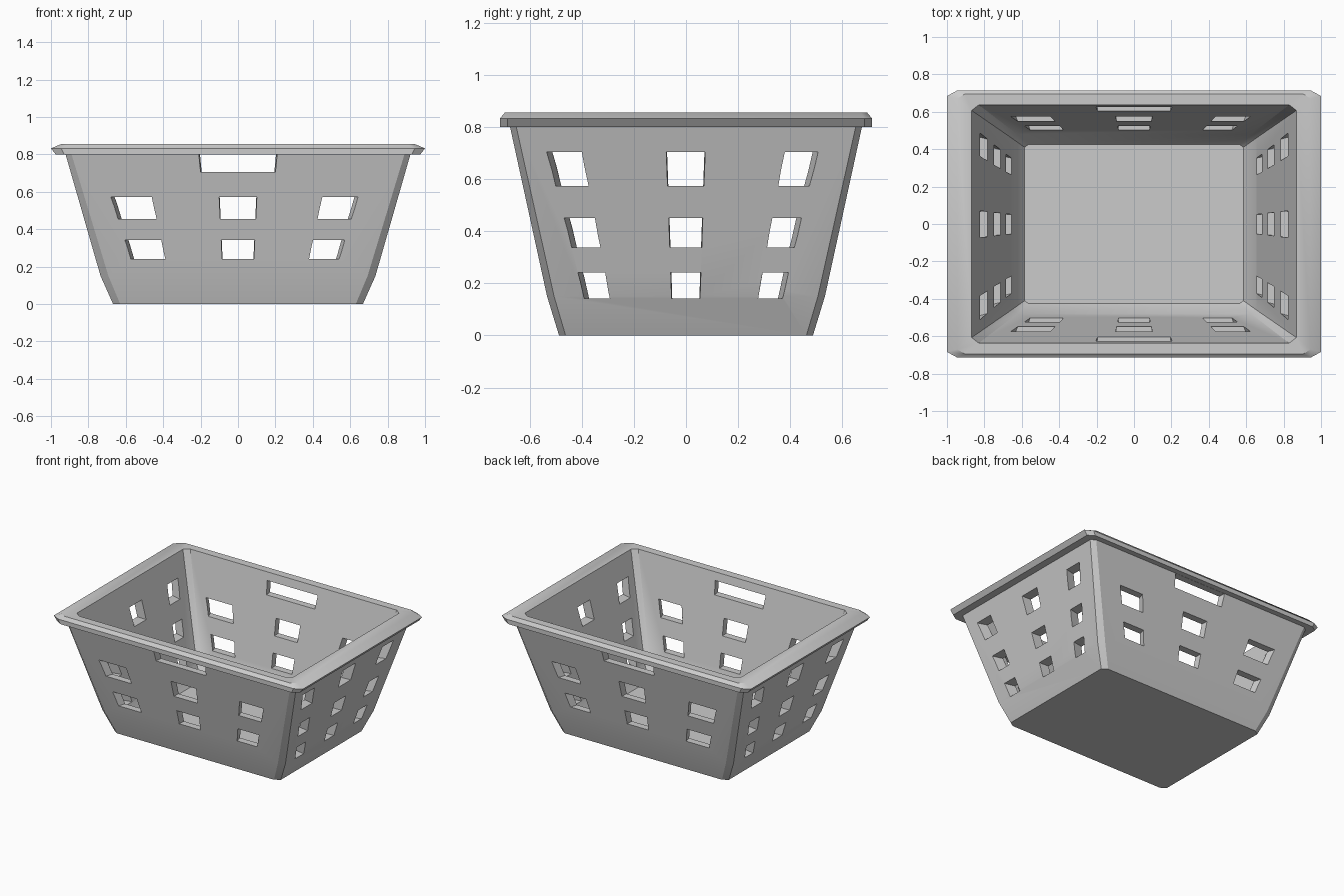
import bpy, bmesh

if "Cube" in bpy.data.objects:
    bpy.data.objects.remove(bpy.data.objects["Cube"])


def mesh_object(name, bm):
    bmesh.ops.recalc_face_normals(bm, faces=bm.faces)
    mesh = bpy.data.meshes.new(name)
    bm.to_mesh(mesh)
    bm.free()
    ob = bpy.data.objects.new(name, mesh)
    bpy.context.collection.objects.link(ob)
    return ob


def ring(bm, a, b, ca, cb, z):
    # rectangle with clipped corners
    pts = [(a, b - cb), (a - ca, b), (ca - a, b), (-a, b - cb),
           (-a, cb - b), (ca - a, -b), (a - ca, -b), (a, cb - b)]
    return [bm.verts.new((x, y, z)) for x, y in pts]


# Basket shell: up the outside, over the rim, down the inside
# half length, half width, corner clip x, corner clip y, height
profile = [
    (0.668, 0.487, 0.038, 0.025, 0.0),
    (0.735, 0.533, 0.042, 0.027, 0.15),
    (0.922, 0.675, 0.032, 0.024, 0.80),
    (0.975, 0.714, 0.045, 0.03, 0.80),
    (1.0, 0.714, 0.055, 0.03, 0.832),
    (0.945, 0.695, 0.04, 0.025, 0.855),
    (0.868, 0.637, 0.038, 0.03, 0.855),
    (0.655, 0.48, 0.03, 0.02, 0.14),
    (0.585, 0.425, 0.02, 0.015, 0.05),
]
bm = bmesh.new()
rings = [ring(bm, *p) for p in profile]
for r, s in zip(rings, rings[1:]):
    for i in range(8):
        j = (i + 1) % 8
        bm.faces.new((r[i], r[j], s[j], s[i]))
bm.faces.new(rings[0])
bm.faces.new(rings[-1])
basket = mesh_object("basket", bm)

# Tapered cutters for the openings, aimed at the basket centre
cut = bmesh.new()


def opening(axis, lo, hi, z0, z1, wall, d0, d1, zref, slope):
    for side in (-1, 1):
        ends = []
        for d in (d0, d1):
            k = 1 + 0.6 * (d - wall)
            loop = []
            for e, z in ((lo, z0), (hi, z0), (hi, z1), (lo, z1)):
                t = e * k * (1 + slope * (z - zref))
                p = (t, side * d, z) if axis == 'y' else (side * d, t, z)
                loop.append(cut.verts.new(p))
            ends.append(loop)
        n, f = ends
        cut.faces.new(n)
        cut.faces.new(f)
        for i in range(4):
            j = (i + 1) % 4
            cut.faces.new((n[i], n[j], f[j], f[i]))


# front and back openings
for z0, z1 in ((0.24, 0.342), (0.455, 0.572)):
    for lo, hi in ((-0.674, -0.457), (-0.1, 0.1), (0.447, 0.636)):
        opening('y', lo, hi, z0, z1, 0.61, 0.44, 0.8, 0.572, 0.36)
# hand grips under the rim
opening('y', -0.193, 0.193, 0.705, 0.799, 0.67, 0.5, 0.8, 0.572, 0.36)
# end openings
for z0, z1 in ((0.142, 0.242), (0.338, 0.45), (0.573, 0.704)):
    for lo, hi in ((-0.515, -0.385), (-0.073, 0.071), (0.365, 0.488)):
        opening('x', lo, hi, z0, z1, 0.83, 0.58, 1.1, 0.704, 0.345)
cutter = mesh_object("opening_cutter", cut)
cutter.hide_render = True

mod = basket.modifiers.new("openings", 'BOOLEAN')
mod.operation = 'DIFFERENCE'
mod.solver = 'EXACT'
mod.object = cutter
bpy.ops.object.select_all(action='DESELECT')
bpy.context.view_layer.objects.active = basket
basket.select_set(True)
bpy.ops.object.modifier_apply(modifier=mod.name)
bpy.data.objects.remove(cutter)
bpy.ops.object.shade_smooth_by_angle(angle=0.52)
